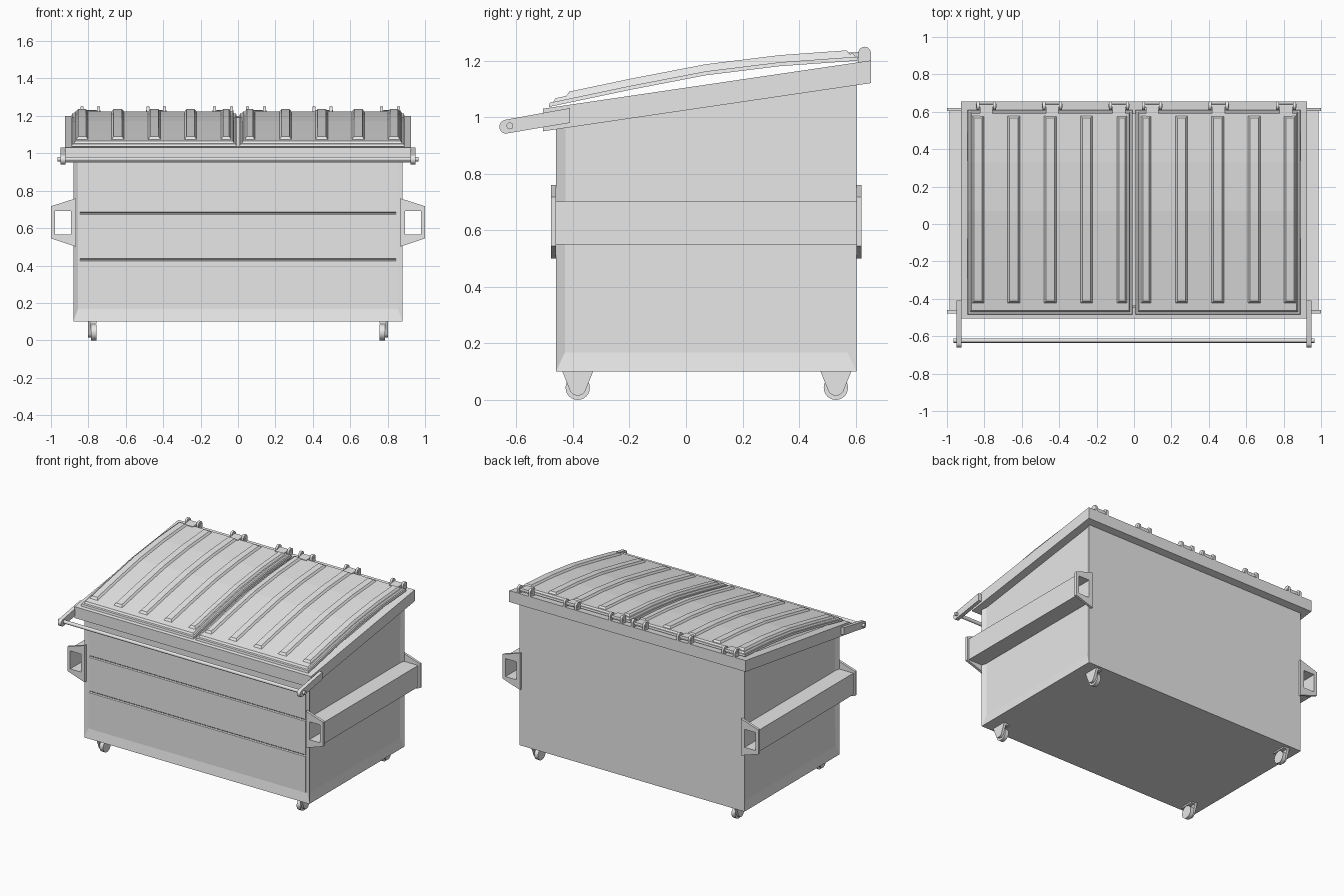
import bpy, bmesh, math
from mathutils import Matrix

cube = bpy.data.objects.get("Cube")
if cube:
    bpy.data.objects.remove(cube, do_unlink=True)

steel = bpy.data.materials.new("plain_grey")
steel.use_nodes = True
steel.diffuse_color = (0.8, 0.8, 0.8, 1)
steel.node_tree.nodes["Principled BSDF"].inputs["Base Color"].default_value = (0.8, 0.8, 0.8, 1)


def finish(name, bm, smooth=False):
    bmesh.ops.recalc_face_normals(bm, faces=bm.faces)
    mesh = bpy.data.meshes.new(name)
    bm.to_mesh(mesh)
    bm.free()
    mesh.materials.append(steel)
    ob = bpy.data.objects.new(name, mesh)
    bpy.context.collection.objects.link(ob)
    if smooth:
        for o in bpy.context.selected_objects:
            o.select_set(False)
        ob.select_set(True)
        bpy.context.view_layer.objects.active = ob
        bpy.ops.object.shade_smooth_by_angle(angle=math.radians(35))
    return ob


def prism_mesh(points, x0, x1):
    """Extrude a (y, z) outline along x."""
    bm = bmesh.new()
    a = [bm.verts.new((x0, y, z)) for y, z in points]
    b = [bm.verts.new((x1, y, z)) for y, z in points]
    n = len(points)
    bm.faces.new(a)
    bm.faces.new(b[::-1])
    for i in range(n):
        j = (i + 1) % n
        bm.faces.new((a[i], b[i], b[j], a[j]))
    return bm


def prism(name, points, x0, x1, smooth=False):
    return finish(name, prism_mesh(points, x0, x1), smooth)


def frame(name, outer, inner, end_a, end_b):
    """Four sided ring; end_a and end_b place a 2D point in space."""
    bm = bmesh.new()
    loops = [[bm.verts.new(f(*p)) for p in pts]
             for pts, f in ((outer, end_a), (outer, end_b), (inner, end_b), (inner, end_a))]
    for k in range(4):
        p, q = loops[k], loops[(k + 1) % 4]
        for i in range(4):
            j = (i + 1) % 4
            bm.faces.new((p[i], p[j], q[j], q[i]))
    return finish(name, bm)


def rect(x0, x1, y0, y1):
    return [(x0, y0), (x1, y0), (x1, y1), (x0, y1)]


def rod(name, x0, x1, y, z, r, sides=16):
    bm = bmesh.new()
    bmesh.ops.create_cone(bm, cap_ends=True, segments=sides, radius1=r, radius2=r, depth=x1 - x0,
                          matrix=Matrix.Translation(((x0 + x1) / 2, y, z)) @ Matrix.Rotation(math.pi / 2, 4, 'Y'))
    return finish(name, bm, True)


def arc(cy, cz, r, start, end, n=10):
    angles = [math.radians(start + (end - start) * i / n) for i in range(n + 1)]
    return [(cy + r * math.cos(t), cz + r * math.sin(t)) for t in angles]


def rim_z(y):
    return 1.03 + 0.147 * (y + 0.505)


# Open-topped bin with recessed side and front panels
FRONT, BACK, HALF, FLOOR = -0.46, 0.603, 0.88, 0.1
bm = prism_mesh([(FRONT, FLOOR), (BACK, FLOOR), (BACK, rim_z(BACK) - 0.01),
                 (FRONT, rim_z(FRONT) - 0.01)], -HALF, HALF)
bmesh.ops.recalc_face_normals(bm, faces=bm.faces)
bm.faces.ensure_lookup_table()
top = [f for f in bm.faces if f.normal.z > 0.5]
sides = [f for f in bm.faces if abs(f.normal.x) > 0.9]
front = [f for f in bm.faces if f.normal.y < -0.9]
bmesh.ops.delete(bm, geom=top, context='FACES_ONLY')
for faces, margin in ((sides, 0.045), (front, 0.035)):
    bmesh.ops.inset_individual(bm, faces=faces, thickness=margin, depth=-0.012)
    for f in faces:
        for v in f.verts:
            if v.co.z < 0.3:
                v.co.z = 0.168
body = finish("bin_body", bm)
shell = body.modifiers.new("wall", 'SOLIDIFY')
shell.thickness = 0.012
shell.offset = -1

# Front cladding with two horizontal V seams
skin, deep = FRONT + 0.006, FRONT + 0.014
outline = [(deep + 0.004, 0.168), (skin, 0.168)]
for seam in (0.43, 0.68):
    outline += [(skin, seam - 0.007), (deep, seam), (skin, seam + 0.007)]
outline += [(skin, 0.98), (deep + 0.004, 0.98)]
prism("front_cladding", outline, -0.845, 0.845)

# Sloped rim around the opening
frame("top_rim", rect(-0.925, 0.925, -0.505, 0.655), rect(-0.865, 0.865, -0.445, 0.588),
      lambda x, y: (x, y, rim_z(y)), lambda x, y: (x, y, rim_z(y) - 0.08))

# Fork pockets: hollow tube with a tapered plate at each end
for s, side in ((1, "left"), (-1, "right")):
    hole = rect(0.893, 0.978, 0.565, 0.692)
    frame(side + "_fork_tube", rect(0.87, 0.987, 0.55, 0.702), hole,
          lambda x, z: (s * x, FRONT, z), lambda x, z: (s * x, BACK, z))
    plate = [(0.865, 0.5), (1.0, 0.545), (1.0, 0.717), (0.865, 0.76)]
    for end, y0, y1 in (("front", -0.478, FRONT), ("back", BACK, 0.62)):
        frame(f"{side}_{end}_fork_plate", plate, hole,
              lambda x, z: (s * x, y0, z), lambda x, z: (s * x, y1, z))

# Lids
LID = [(-0.49, 1.035), (-0.2, 1.096), (0.07, 1.148), (0.33, 1.18), (0.61, 1.2)]


def lid_z(y):
    for (ya, za), (yb, zb) in zip(LID, LID[1:]):
        if y <= yb:
            break
    return za + (zb - za) * (y - ya) / (yb - ya)


def lid_slab(name, x0, x1, y0, y1, low, high, taper):
    """Bent slab following the lid curve, with sloping sides."""
    bm = bmesh.new()
    ys = [y0] + [y for y, z in LID[1:-1]] + [y1]
    rows = []
    for i, y in enumerate(ys):
        yt = y + (taper if i == 0 else -taper if i == len(ys) - 1 else 0)
        rows.append([bm.verts.new(c) for c in (
            (x0, y, lid_z(y) + low), (x1, y, lid_z(y) + low),
            (x1 - taper, yt, lid_z(yt) + high), (x0 + taper, yt, lid_z(yt) + high))])
    bm.faces.new(rows[0])
    bm.faces.new(rows[-1][::-1])
    for a, b in zip(rows, rows[1:]):
        for i in range(4):
            j = (i + 1) % 4
            bm.faces.new((a[i], a[j], b[j], b[i]))
    return finish(name, bm)


RIBS = [(0.035, 0.092), (0.22, 0.287), (0.413, 0.482), (0.608, 0.677), (0.8, 0.867)]
for s, side in ((1, "left"), (-1, "right")):
    def span(a, b):
        return (a, b) if s > 0 else (-b, -a)
    lid_slab(side + "_lid", *span(0.008, 0.89), -0.485, 0.61, 0, 0.014, 0.003)
    lid_slab(side + "_lid_panel", *span(0.02, 0.878), -0.47, 0.6, 0.013, 0.026, 0.008)
    for a, b in RIBS:
        lid_slab(side + "_lid_rib", *span(a, b), -0.425, 0.58, 0.024, 0.039, 0.012)

# Hinges: two rounded lugs, a pin and a lid strap
for x in (-0.79, -0.437, -0.08, 0.097, 0.452, 0.813):
    lug = [(0.654, 1.185), *arc(0.632, 1.227, 0.022, 0, 180), (0.61, 1.185)]
    for dx in (-0.045, 0.045):
        prism("hinge_lug", lug, x + dx - 0.008, x + dx + 0.008, True)
    rod("hinge_pin", x - 0.055, x + 0.055, 0.632, 1.222, 0.01, 12)
    prism("hinge_strap", [(0.575, 1.21), (0.64, 1.21), (0.64, 1.232), (0.575, 1.228)],
          x - 0.034, x + 0.034)

# Front lift bar on two arms
arm = [(-0.41, 0.98), (-0.41, 1.032), *arc(-0.635, 0.966, 0.025, 100, 260)]
for s in (1, -1):
    prism("lift_bar_arm", arm, s * 0.922, s * 0.948, True)
rod("lift_bar", -0.965, 0.965, -0.623, 0.969, 0.012)

# Casters
for s in (1, -1):
    for y in (-0.383, 0.53):
        rod("caster_wheel", s * 0.771 - 0.014, s * 0.771 + 0.014, y, 0.043, 0.043, 24)
        bracket = [(y + 0.055, 0.102), (y - 0.055, 0.102), *arc(y, 0.045, 0.03, 195, 345)]
        prism("caster_bracket", bracket, s * 0.785, s * 0.803, True)
        prism("caster_top", rect(y - 0.05, y + 0.05, 0.09, 0.102), s * 0.757, s * 0.803)
